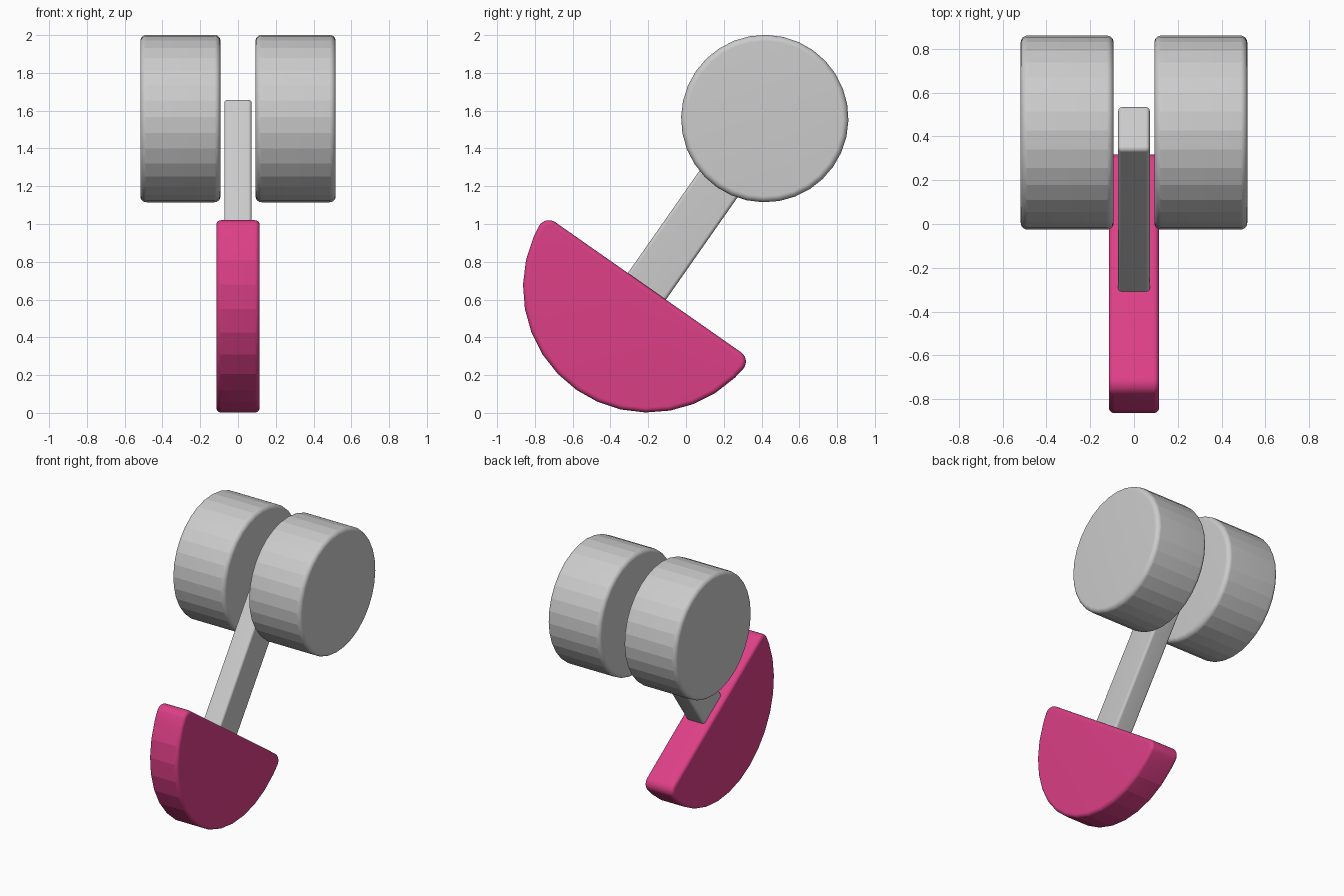
import bpy, bmesh
from math import radians, sin, cos, sqrt, atan2, pi

if "Cube" in bpy.data.objects:
    bpy.data.objects.remove(bpy.data.objects["Cube"])

TILT = radians(-35)


def prism(name, profile, x0, x1, loc, bevel):
    """Extrude a (y, z) profile from x0 to x1, round its end rims, tilt it."""
    bm = bmesh.new()
    face = bm.faces.new([bm.verts.new((x0, y, z)) for y, z in profile])
    ext = bmesh.ops.extrude_face_region(bm, geom=[face], use_keep_orig=True)
    verts = [v for v in ext["geom"] if isinstance(v, bmesh.types.BMVert)]
    bmesh.ops.translate(bm, verts=verts, vec=(x1 - x0, 0, 0))
    bmesh.ops.recalc_face_normals(bm, faces=bm.faces)
    rims = [e for e in bm.edges if abs(e.verts[0].co.x - e.verts[1].co.x) < 1e-5]
    bmesh.ops.bevel(bm, geom=rims, offset=bevel, segments=10, profile=0.5,
                    affect='EDGES')
    mesh = bpy.data.meshes.new(name)
    bm.to_mesh(mesh)
    bm.free()
    ob = bpy.data.objects.new(name, mesh)
    bpy.context.collection.objects.link(ob)
    ob.location = loc
    ob.rotation_euler.x = TILT
    # smooth the fine roundings, keep the larger facets crisp
    bpy.ops.object.select_all(action='DESELECT')
    ob.select_set(True)
    bpy.context.view_layer.objects.active = ob
    bpy.ops.object.shade_smooth_by_angle(angle=radians(10.5))
    return ob


def arc(cy, cz, r, a0, a1, n):
    return [(cy + r * cos(a0 + (a1 - a0) * i / n), cz + r * sin(a0 + (a1 - a0) * i / n))
            for i in range(n + 1)]


# half-disc blade with rounded corners
R, f = 0.663, 0.06
c = sqrt((R - f) ** 2 - f ** 2)
t = atan2(f, c)
step = pi / 16
profile = (arc(c, -f, f, pi / 2, -t, 10)
           + arc(0, 0, R, -step, -pi + step, 14)
           + arc(-c, -f, f, pi + t, pi / 2, 10))
blade = prism("blade", profile, -0.115, 0.115, (0, -0.2, 0.665), 0.026)
pink = bpy.data.materials.new("pink")
pink.diffuse_color = (0.72, 0.05, 0.24, 1)
pink.use_nodes = True
pink.node_tree.nodes["Principled BSDF"].inputs["Base Color"].default_value = pink.diffuse_color
blade.data.materials.append(pink)

# flat arm joining the blade to the wheels
h, lo, hi, r = 0.123, -0.1, 1.13, 0.022
profile = (arc(h - r, hi - r, r, 0, pi / 2, 10) + arc(r - h, hi - r, r, pi / 2, pi, 10)
           + [(-h, lo), (h, lo)])
prism("arm", profile, -0.072, 0.072, (0, -0.207, 0.67), 0.018)

# pair of drum-shaped wheels
drum = arc(0, 0, 0.443, 0, 2 * pi, 32)[:-1]
for side, x0, x1 in (("left", -0.517, -0.093), ("right", 0.093, 0.517)):
    prism("wheel_" + side, drum, x0, x1, (0, 0.417, 1.558), 0.032)
